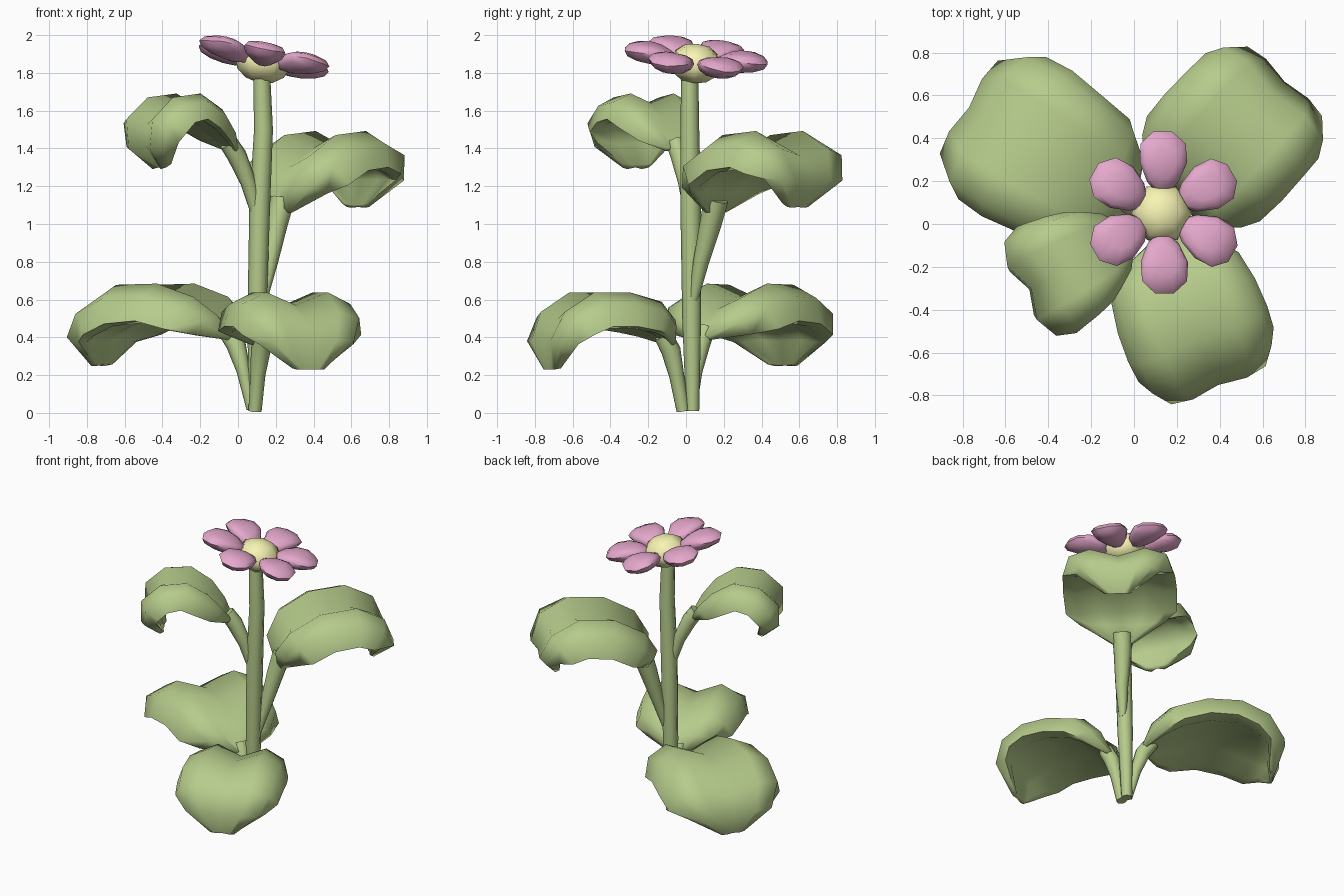
import bpy, bmesh, math
from mathutils import Vector, Matrix

if "Cube" in bpy.data.objects:
    bpy.data.objects.remove(bpy.data.objects["Cube"])


def material(name, rgb):
    m = bpy.data.materials.new(name)
    m.diffuse_color = (*rgb, 1)
    m.use_nodes = True
    m.node_tree.nodes["Principled BSDF"].inputs["Base Color"].default_value = m.diffuse_color
    return m


GREEN = material("leaf_green", (0.47, 0.60, 0.26))
PINK = material("petal_pink", (0.78, 0.39, 0.60))
YELLOW = material("centre_yellow", (0.93, 0.91, 0.45))


def finish(bm, name, mat, angle=60):
    bmesh.ops.recalc_face_normals(bm, faces=bm.faces)
    me = bpy.data.meshes.new(name)
    bm.to_mesh(me)
    bm.free()
    me.materials.append(mat)
    ob = bpy.data.objects.new(name, me)
    bpy.context.collection.objects.link(ob)
    bpy.ops.object.select_all(action="DESELECT")
    ob.select_set(True)
    bpy.context.view_layer.objects.active = ob
    bpy.ops.object.shade_smooth_by_angle(angle=math.radians(angle))
    return ob


def loft(name, rings, angle=60):
    """Skin closed rings of points and cap both ends."""
    bm = bmesh.new()
    rings = [[bm.verts.new(p) for p in ring] for ring in rings]
    n = len(rings[0])
    for r0, r1 in zip(rings, rings[1:]):
        for k in range(n):
            j = (k + 1) % n
            bm.faces.new((r0[k], r0[j], r1[j], r1[k]))
    bm.faces.new(rings[0])
    bm.faces.new(rings[-1])
    return finish(bm, name, GREEN, angle)


def direction(pts, i):
    return (pts[min(i + 1, len(pts) - 1)] - pts[max(i - 1, 0)]).normalized()


def tube(name, points, sides=8):
    """Tapered tube through (x, y, z, radius) points."""
    pts = [Vector(p[:3]) for p in points]
    rings = []
    for i, p in enumerate(pts):
        d = direction(pts, i)
        a = d.cross(Vector((0, 1, 0))).normalized()
        b = d.cross(a)
        rings.append([p + points[i][3] * (a * math.cos(t) + b * math.sin(t))
                      for t in (2 * math.pi * k / sides for k in range(sides))])
    return loft(name, rings)


# closed leaf cross-section: (fraction of half width, lift relative to half width)
TOP = [(-1, -0.33), (-0.88, 0.02), (-0.5, 0.2), (0, 0), (0.5, 0.2), (0.88, 0.02), (1, -0.33)]
BOTTOM = [(0.78, -0.36), (0.4, -0.22), (0, -0.28), (-0.4, -0.22), (-0.78, -0.36)]


def leaf(name, origin, heading, rows, tip_lift=0.35):
    """Arched puffy blade: rows of (distance along heading, z, half width)."""
    t = math.radians(heading)
    along = Vector((math.cos(t), math.sin(t), 0))
    side = Vector((-math.sin(t), math.cos(t), 0))
    start = Vector((*origin, 0))
    mid = [start + along * r + Vector((0, 0, z)) for r, z, _ in rows]
    rings = []
    for i, p in enumerate(mid):
        up = direction(mid, i).cross(side)
        w = rows[i][2]
        # lobes flatten out towards the tip
        lift = 1 if i < 5 else (1 + tip_lift) / 2 if i == 5 else tip_lift
        rings.append([p + side * u * w + up * w * (h * lift if h > 0 else h)
                      for u, h in TOP + BOTTOM])
    return loft(name, rings, 75)


# main stem
tube("stem", [(0.09, 0.035, 0.01, 0.035), (0.1, 0.03, 0.5, 0.05), (0.115, 0.025, 1.1, 0.055),
              (0.135, 0.02, 1.5, 0.05), (0.125, 0.02, 1.8, 0.045)])

# leaf blades
leaf("lower_back_leaf", (0.07, 0.02), 148,
     [(0.1, 0.40, 0.06), (0.17, 0.48, 0.25), (0.28, 0.55, 0.35), (0.48, 0.61, 0.375),
      (0.70, 0.60, 0.40), (0.88, 0.52, 0.39), (0.99, 0.40, 0.29), (0.95, 0.25, 0.09)])
leaf("lower_front_leaf", (0.09, 0), -68,
     [(0.08, 0.37, 0.06), (0.14, 0.46, 0.23), (0.23, 0.53, 0.32), (0.40, 0.57, 0.345),
      (0.58, 0.57, 0.35), (0.73, 0.50, 0.34), (0.81, 0.38, 0.27), (0.78, 0.23, 0.09)])
leaf("upper_back_leaf", (0.13, 0.05), 47,
     [(0.13, 1.06, 0.07), (0.13, 1.19, 0.27), (0.21, 1.30, 0.36), (0.39, 1.40, 0.37),
      (0.60, 1.42, 0.365), (0.76, 1.36, 0.36), (0.84, 1.23, 0.27), (0.74, 1.09, 0.09)])
leaf("upper_front_leaf", (0.08, 0.01), 209,
     [(0.12, 1.40, 0.06), (0.19, 1.48, 0.17), (0.28, 1.57, 0.235), (0.40, 1.64, 0.26),
      (0.54, 1.62, 0.275), (0.64, 1.53, 0.285), (0.65, 1.41, 0.23), (0.57, 1.30, 0.09)], 0.9)

# leaf stalks
tube("lower_back_stalk", [(0.07, 0.03, 0.02, 0.025), (0.03, 0.05, 0.22, 0.037),
                          (-0.01, 0.075, 0.36, 0.052), (-0.06, 0.105, 0.44, 0.05)])
tube("lower_front_stalk", [(0.09, -0.015, 0.01, 0.035), (0.105, -0.05, 0.2, 0.04),
                           (0.12, -0.08, 0.33, 0.052), (0.135, -0.12, 0.41, 0.05)])
tube("upper_back_stalk", [(0.13, 0.04, 0.6, 0.025), (0.17, 0.08, 0.8, 0.042),
                          (0.205, 0.13, 1.0, 0.058), (0.235, 0.16, 1.13, 0.065)])
tube("upper_front_stalk", [(0.1, 0.02, 1.05, 0.03), (0.055, 0, 1.22, 0.042),
                           (-0.005, -0.03, 1.36, 0.052), (-0.05, -0.055, 1.43, 0.05)])

# flower, leaning a little towards +x and +y
normal = Vector((0.2, 0.1, 1)).normalized()
lean = Vector((0, 0, 1)).rotation_difference(normal).to_matrix().to_4x4()
head = Matrix.Translation((0.13, 0.05, 1.85)) @ lean

bm = bmesh.new()
bmesh.ops.create_uvsphere(bm, u_segments=6, v_segments=6, radius=1)
bmesh.ops.transform(bm, verts=bm.verts, matrix=head @ Matrix.Rotation(math.radians(30), 4, "Z")
                    @ Matrix.Diagonal((0.145, 0.145, 0.105, 1)))
finish(bm, "flower_centre", YELLOW, 80)

for i in range(6):
    bm = bmesh.new()
    bmesh.ops.create_uvsphere(bm, u_segments=10, v_segments=6, radius=1)
    for v in bm.verts:
        x, y, z = v.co
        v.co = (0.237 + 0.152 * x, 0.125 * y * (0.90 + 0.27 * x),
                0.056 * z + 0.02 * y * y - 0.01 * x * x)
    bmesh.ops.transform(bm, verts=bm.verts, matrix=head
                        @ Matrix.Rotation(math.radians(30 + 60 * i), 4, "Z")
                        @ Matrix.Rotation(math.radians(-7), 4, "Y"))
    finish(bm, f"petal_{i + 1}", PINK, 60)
